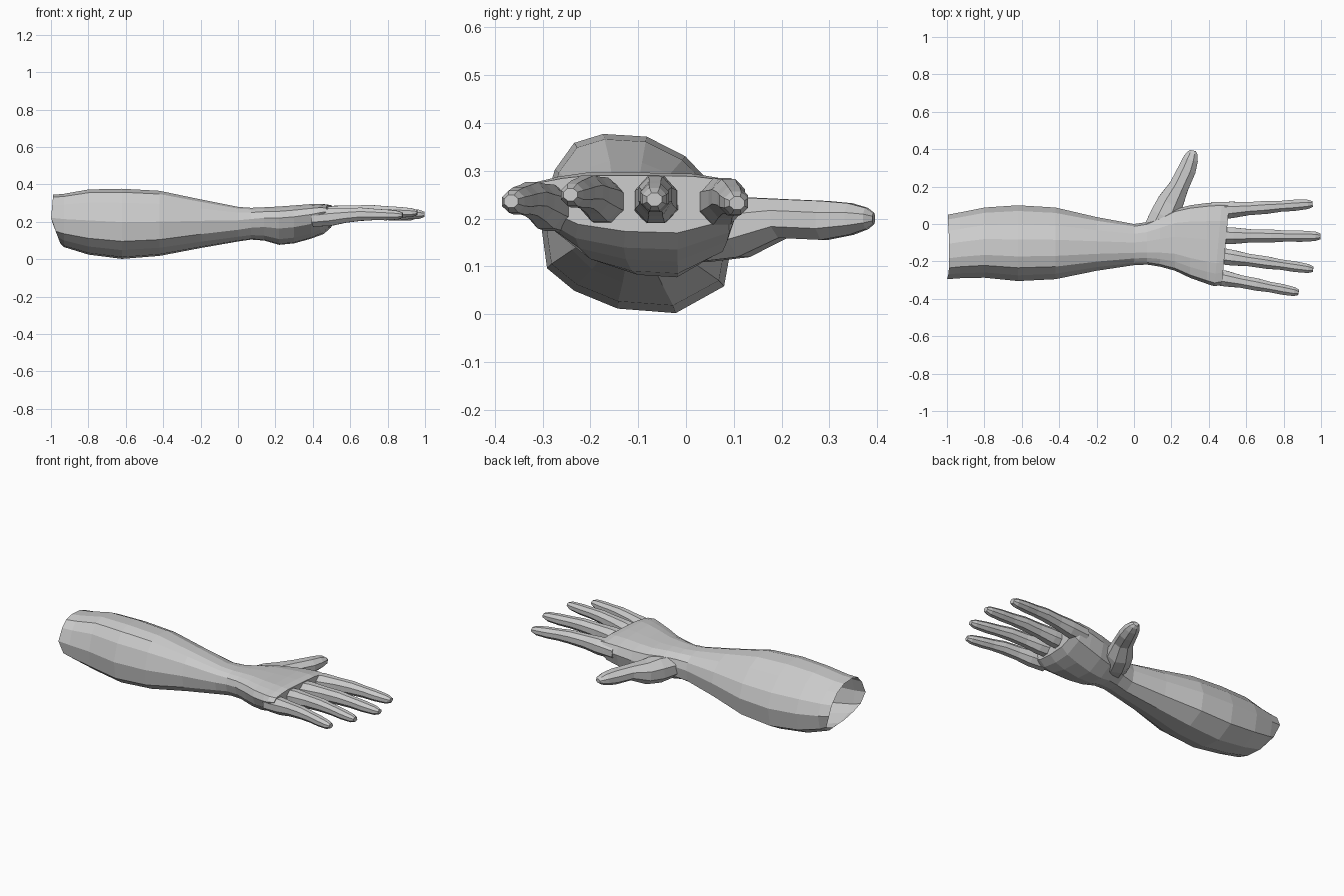
import bpy, bmesh, math
from mathutils import Vector

if "Cube" in bpy.data.objects:
    bpy.data.objects.remove(bpy.data.objects["Cube"])


def loft(name, rings):
    """Skin a list of equal-sized point rings and close both ends."""
    bm = bmesh.new()
    vs = [[bm.verts.new(p) for p in ring] for ring in rings]
    n = len(vs[0])
    for a, b in zip(vs, vs[1:]):
        for i in range(n):
            j = (i + 1) % n
            bm.faces.new((a[i], a[j], b[j], b[i]))
    bm.faces.new(vs[0])
    bm.faces.new(vs[-1])
    bmesh.ops.recalc_face_normals(bm, faces=bm.faces)
    me = bpy.data.meshes.new(name)
    bm.to_mesh(me)
    bm.free()
    ob = bpy.data.objects.new(name, me)
    bpy.context.collection.objects.link(ob)
    return ob


def digit(name, stations, sides=8):
    """Finger along (x, y, z, half width, half height) stations."""
    pts = [Vector(s[:3]) for s in stations]
    rings = []
    for k, s in enumerate(stations):
        t = (pts[min(k + 1, len(pts) - 1)] - pts[max(k - 1, 0)]).normalized()
        side = Vector((0, 0, 1)).cross(t).normalized()
        up = t.cross(side)
        angles = [2 * math.pi * (i + 0.5) / sides for i in range(sides)]
        rings.append([pts[k] + side * s[3] * 1.05 * math.cos(a)
                      + up * s[4] * 1.05 * math.sin(a) for a in angles])
    return loft(name, rings)


# Cross-sections in a unit box: tilted forearm and flat-backed palm
FOREARM = [(-.35, 1), (.1, .97), (.5, .75), (.85, .35), (1, -.1), (.9, -.7), (.4, -1),
           (-.2, -.95), (-.65, -.75), (-.93, -.5), (-1, .05), (-.85, .6), (-.65, .9)]
PALM = [(-.45, 1), (.1, 1), (.55, .97), (.92, .8), (1, .3), (.88, -.55), (.4, -1),
        (-.1, -.95), (-.55, -.7), (-.88, -.15), (-1, .4), (-.92, .75), (-.7, .9)]

# x, y min, y max, z min, z max, palm blend
SECTIONS = [
    (-1.0, -.295, .05, .085, .345, 0), (-.93, -.29, .062, .065, .35, 0),
    (-.8, -.287, .088, .025, .373, 0), (-.62, -.305, .1, .002, .377, 0),
    (-.42, -.295, .088, .018, .366, 0), (-.2, -.25, .037, .06, .32, .2),
    (0, -.22, 0, .095, .28, .5), (.07, -.217, .01, .105, .275, .7),
    (.14, -.228, .04, .1, .278, .9), (.22, -.25, .08, .077, .282, 1),
    (.3, -.288, .1, .085, .288, 1), (.39, -.32, .112, .11, .295, 1),
    (.45, -.333, .118, .135, .296, 1), (.49, -.325, .115, .17, .29, 1),
]
rings = []
for x, y0, y1, z0, z1, f in SECTIONS:
    ring = []
    for (a, b), (c, d) in zip(FOREARM, PALM):
        u, v = a + (c - a) * f, b + (d - b) * f
        shift = 0
        if x == -1.0:                       # uneven rim at the elbow
            shift = .05 * max(0, -v) + .012 * max(0, v)
        elif x > .4:                        # knuckle line slants to the little finger
            shift = .02 * u
        ring.append((x + shift, (y0 + y1) / 2 + u * (y1 - y0) / 2,
                     (z0 + z1) / 2 + v * (z1 - z0) / 2))
    rings.append(ring)
arm = loft("forearm_and_hand", rings)

# Fingers: base, tip, size
FINGERS = [
    ("index_finger", (.42, .068, .24), (.955, .107, .232), 1.0),
    ("middle_finger", (.42, -.062, .242), (.998, -.066, .24), 1.0),
    ("ring_finger", (.42, -.165, .24), (.958, -.242, .25), .95),
    ("little_finger", (.40, -.275, .225), (.88, -.366, .236), .95),
]
# fraction of length, lift, half width, half height
SHAPE = [(0, -.01, .05, .045), (.2, -.002, .045, .05), (.36, .005, .036, .042),
         (.54, .01, .036, .038), (.68, .007, .030, .033), (.82, .003, .031, .031),
         (.95, 0, .026, .025), (1, 0, .016, .014)]
digits = []
for name, base, tip, size in FINGERS:
    b, t = Vector(base), Vector(tip)
    digits.append(digit(name, [(*(b.lerp(t, f) + Vector((0, 0, lift))), w * size, h * size)
                               for f, lift, w, h in SHAPE]))

# Thumb
digits.append(digit("thumb", [
    (.12, -.04, .188, .075, .065), (.16, .04, .182, .078, .075), (.195, .115, .182, .072, .065),
    (.24, .2, .2, .054, .042), (.283, .29, .196, .05, .042),
    (.302, .345, .199, .042, .034), (.312, .378, .2, .03, .023), (.315, .393, .2, .016, .012)]))

# Merge the digits into the hand
for d in digits:
    m = arm.modifiers.new(d.name, 'BOOLEAN')
    m.operation, m.solver, m.object = 'UNION', 'EXACT', d
dg = bpy.context.evaluated_depsgraph_get()
merged = bpy.data.meshes.new_from_object(arm.evaluated_get(dg))
arm.modifiers.clear()
arm.data = merged
for d in digits:
    bpy.data.objects.remove(d)

# Open the elbow end
bm = bmesh.new()
bm.from_mesh(merged)
cap = [f for f in bm.faces if all(v.co.x < -.945 for v in f.verts)]
bmesh.ops.delete(bm, geom=cap, context='FACES')
bm.to_mesh(merged)
bm.free()
